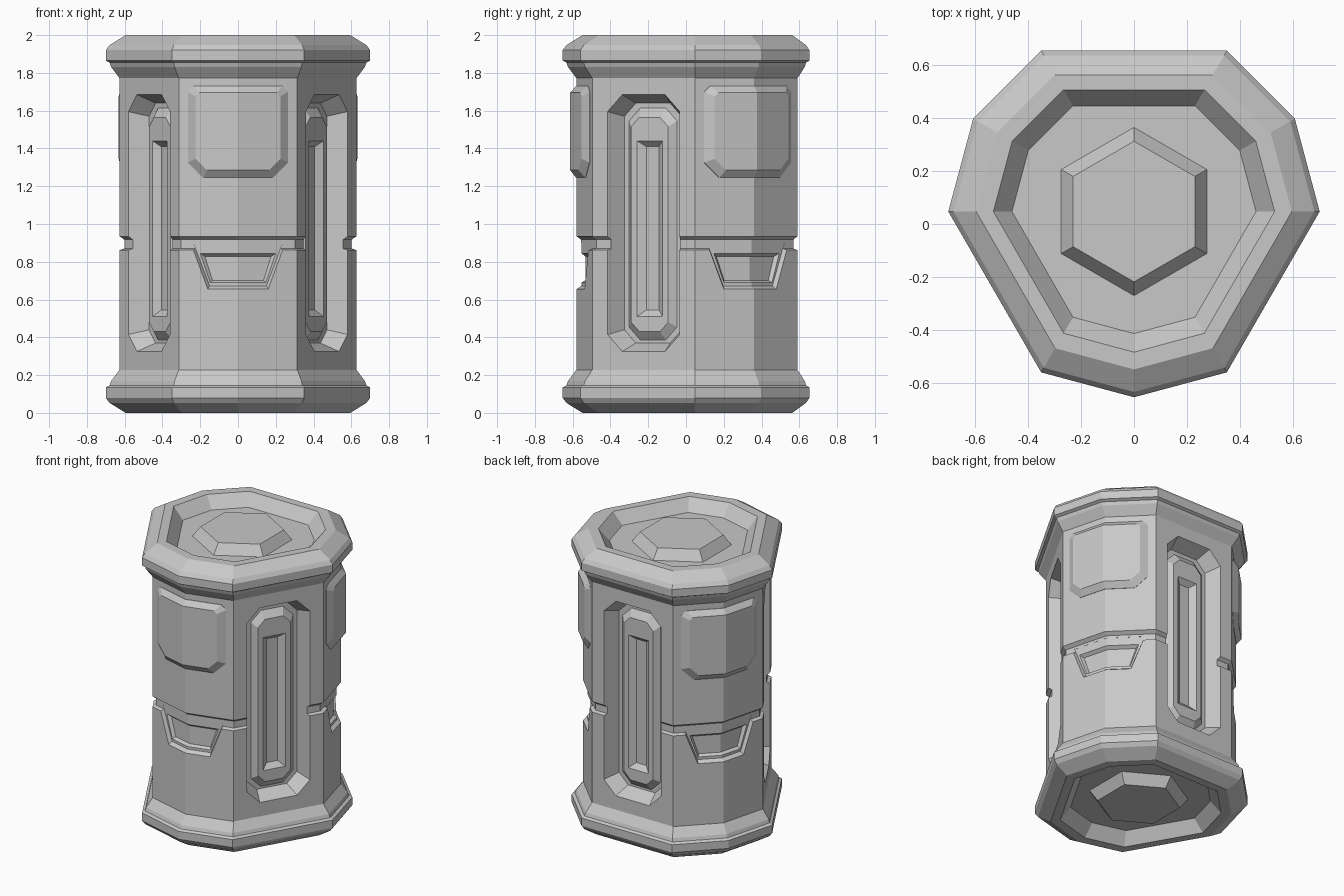
import bpy
import bmesh
from math import sin, cos, tan, radians

cube = bpy.data.objects.get("Cube")
if cube:
    bpy.data.objects.remove(cube)

CENTRE_Y = 0.047
RADIUS = 0.627                      # body corner radius
FLAT = RADIUS * cos(radians(30))    # distance to the wide flat sides
BEND = tan(radians(15))             # slope of the folded sides
CORNERS = [0, 30, 60, 120, 150, 180, 240, 270, 300]

grey = bpy.data.materials.new("plain_grey")
grey.use_nodes = True
GREY = (0.58, 0.58, 0.58, 1)
grey.diffuse_color = GREY
grey.node_tree.nodes["Principled BSDF"].inputs["Base Color"].default_value = GREY


def finish(name, bm):
    bmesh.ops.recalc_face_normals(bm, faces=bm.faces)
    mesh = bpy.data.meshes.new(name)
    bm.to_mesh(mesh)
    bm.free()
    mesh.materials.append(grey)
    obj = bpy.data.objects.new(name, mesh)
    bpy.context.scene.collection.objects.link(obj)
    return obj


def bridge(bm, rings):
    for a, b in zip(rings, rings[1:]):
        n = len(a)
        for i in range(n):
            j = (i + 1) % n
            bm.faces.new((a[i], a[j], b[j], b[i]))


def lathe(name, profile, angles):
    """Polygonal turned solid from (radius, height) pairs."""
    bm = bmesh.new()
    rings = [[bm.verts.new((r * cos(radians(a)), CENTRE_Y + r * sin(radians(a)), z))
              for a in angles] for r, z in profile]
    bridge(bm, rings)
    bm.faces.new(rings[0])
    bm.faces.new(rings[-1])
    return finish(name, bm)


def stack(name, angle, base, bend, layers):
    """Loft mirrored half outlines along a side's normal, folded at the middle."""
    bm = bmesh.new()
    ca, sa = cos(radians(angle)), sin(radians(angle))
    rings = []
    for half, depth in layers:
        outline = half + [(-u, z) for u, z in reversed(half[1:-1])]
        ring = []
        for u, z in outline:
            r = base + depth - abs(u) * bend
            ring.append(bm.verts.new((r * ca - u * sa, CENTRE_Y + r * sa + u * ca, z)))
        rings.append(ring)
    bridge(bm, rings)
    n = len(layers[0][0])
    for ring in (rings[0], rings[-1]):
        bm.faces.new(ring[:n])
        bm.faces.new(ring[n - 1:] + ring[:1])
    return finish(name, bm)


def chamfered(w, low, high, cut_low, cut_high):
    return [(0, high), (w - cut_high, high), (w, high - cut_high),
            (w, low + cut_low), (w - cut_low, low), (0, low)]


def trapezoid(top_w, top, low_w, low):
    return [(0, top), (top_w, top), (low_w, low), (0, low)]


# Body with flared mouldings, recessed ends and a waist groove
end = [(0.46, 0.08), (0.53, 0), (0.595, 0), (0.68, 0.053), (0.70, 0.08),
       (0.70, 0.135), (0.68, 0.145), (0.672, 0.168), (RADIUS, 0.228)]
groove = [(RADIUS, 0.862), (0.602, 0.87), (0.602, 0.917), (RADIUS, 0.935)]
body = lathe("body", end + groove + [(r, 2 - z) for r, z in reversed(end)], CORNERS)

# Raised hexagons in both ends
hexagon = [(0.317, 0.1), (0.317, 0.08), (0.265, 0.012)]
hex_angles = range(30, 390, 60)
lathe("bottom_hexagon", hexagon, hex_angles)
lathe("top_hexagon", [(r, 2 - z) for r, z in hexagon], hex_angles)

cutters = []
for i, (flat, folded) in enumerate(zip((90, 210, 330), (270, 30, 150)), 1):
    # Tall slot in each flat side
    mouth = chamfered(0.22, 0.325, 1.685, 0.09, 0.09)
    floor = chamfered(0.175, 0.37, 1.64, 0.07, 0.07)
    cutters.append(stack("slot_cutter", flat, FLAT, 0,
                         [(mouth, 0.05), (mouth, 0), (floor, -0.1)]))

    # Bevelled insert with a narrow channel
    foot = chamfered(0.147, 0.385, 1.615, 0.07, 0.07)
    face = chamfered(0.113, 0.43, 1.565, 0.05, 0.05)
    channel = trapezoid(0.078, 1.44, 0.078, 0.51)
    channel = [channel[0], (0.077, 1.44), channel[1], channel[2], (0.077, 0.51), channel[3]]
    bed = [(0, 1.41), (0.037, 1.41), (0.038, 1.409), (0.038, 0.546), (0.037, 0.545), (0, 0.545)]
    stack(f"slot_insert_{i}", flat, FLAT, 0,
          [(foot, -0.11), (foot, -0.1), (face, -0.065), (channel, -0.065), (bed, -0.097)])

    # Folded badge plate on each folded side
    stack(f"raised_plate_{i}", folded, RADIUS, BEND,
          [(chamfered(0.265, 1.245, 1.73, 0.08, 0.03), -0.01),
           (chamfered(0.265, 1.245, 1.73, 0.08, 0.03), 0.002),
           (chamfered(0.225, 1.285, 1.695, 0.06, 0.02), 0.033)])

    # Stepped pocket hanging from the waist groove
    outer = trapezoid(0.25, 0.9, 0.16, 0.655)
    cutters.append(stack("pocket_cutter", folded, RADIUS, BEND,
                         [(outer, 0.05), (outer, 0),
                          (trapezoid(0.236, 0.9, 0.15, 0.672), -0.026),
                          (trapezoid(0.2, 0.845, 0.147, 0.69), -0.026),
                          (trapezoid(0.175, 0.828, 0.135, 0.702), -0.048)]))

# Cut the slots and pockets, then drop the helpers
for cutter in cutters:
    cutter.hide_render = True
    mod = body.modifiers.new("cut", 'BOOLEAN')
    mod.operation = 'DIFFERENCE'
    mod.solver = 'EXACT'
    mod.object = cutter
graph = bpy.context.evaluated_depsgraph_get()
graph.update()
carved = bpy.data.meshes.new_from_object(body.evaluated_get(graph))
body.modifiers.clear()
body.data = carved
for cutter in cutters:
    bpy.data.objects.remove(cutter)
